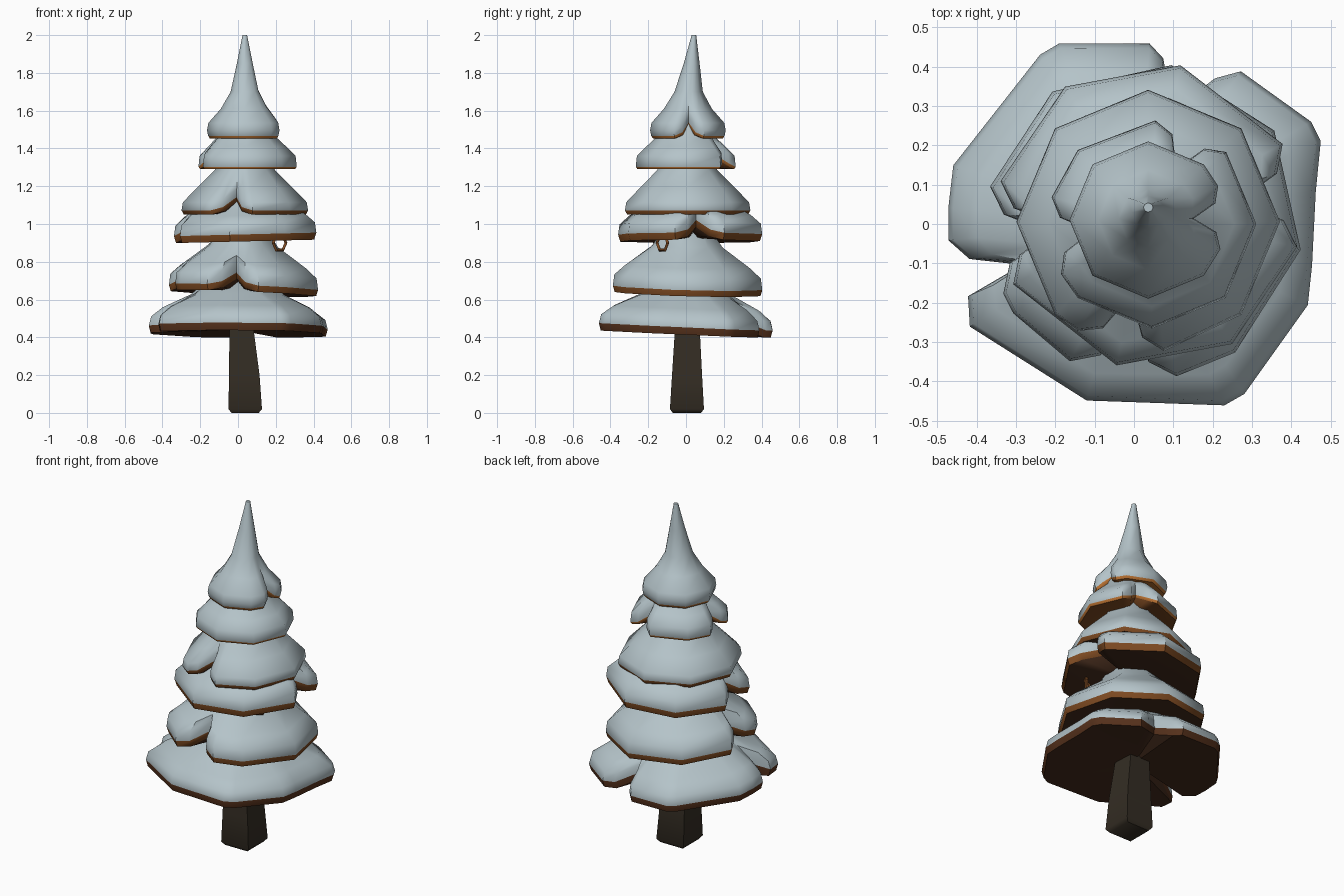
import bpy, bmesh, math
from math import radians, cos, sin

if "Cube" in bpy.data.objects:
    bpy.data.objects.remove(bpy.data.objects["Cube"])


def material(name, rgb):
    m = bpy.data.materials.new(name)
    m.diffuse_color = (*rgb, 1)
    m.use_nodes = True
    m.node_tree.nodes["Principled BSDF"].inputs["Base Color"].default_value = m.diffuse_color
    return m


SNOW = material("snow", (0.46, 0.55, 0.585))
BARK = material("bark", (0.034, 0.026, 0.017))
UNDER = material("underside_brown", (0.06, 0.025, 0.012))
LOW = material("low_rim_brown", (0.09, 0.03, 0.011))
MID = material("middle_rim_brown", (0.20, 0.066, 0.015))
HIGH = material("high_rim_orange", (0.47, 0.16, 0.03))


def finish(bm, name, mats, angle=45):
    bmesh.ops.recalc_face_normals(bm, faces=bm.faces)
    me = bpy.data.meshes.new(name)
    bm.to_mesh(me)
    bm.free()
    ob = bpy.data.objects.new(name, me)
    bpy.context.collection.objects.link(ob)
    for m in mats:
        me.materials.append(m)
    bpy.ops.object.select_all(action='DESELECT')
    ob.select_set(True)
    bpy.context.view_layer.objects.active = ob
    bpy.ops.object.shade_smooth_by_angle(angle=radians(angle))
    return ob


def outline(phase, notches, w, depth=0.58):
    """Octagon as (degrees, radius factor, notch amount), with V notches cut in."""
    pts = []
    for k in range(8):
        a = (phase + 45 * k) % 360
        if all(abs((a - n + 180) % 360 - 180) > w + 6 for n in notches):
            pts.append((a, 1.0, 0))
    for n in notches:
        pts += [((n - w) % 360, 0.99, 0), ((n + w) % 360, 0.99, 0),
                ((n - w * .5) % 360, 0.88, 0.25), ((n + w * .5) % 360, 0.88, 0.25),
                (n % 360, depth, 1)]
    return sorted(pts)


def tier(name, shape, centre, R, profile, rim_mat, tilt=(0, 0), lift=0.07, under=UNDER):
    """profile rows: radius, z, how strongly the notch is felt, sideways shift."""
    bm = bmesh.new()
    rings = []
    for r, z, weight, shift in profile:
        ring = []
        for a, f, n in shape:
            rr = r * (1 + (f - 1) * weight)
            x, y = rr * cos(radians(a)), rr * sin(radians(a))
            zz = z + n * lift * weight + (tilt[0] * x + tilt[1] * y) * min(1, r / R)
            ring.append(bm.verts.new((centre[0] + x, centre[1] + y + shift, zz)))
        rings.append(ring)
    count = len(shape)
    for i in range(len(rings) - 1):
        for j in range(count):
            k = (j + 1) % count
            f = bm.faces.new((rings[i][j], rings[i][k], rings[i + 1][k], rings[i + 1][j]))
            f.material_index = 1 if i == 0 else 0
    bm.faces.new(rings[-1])
    # underside fan
    c = bm.verts.new((*centre, profile[0][1] + 0.02))
    for j in range(count):
        f = bm.faces.new((rings[0][(j + 1) % count], rings[0][j], c))
        f.material_index = 2
    finish(bm, name, (SNOW, rim_mat, under))


# lowest tier: irregular outline with two narrow notches
base = [(10, 1.02, 0), (24, 1.13, 0), (30, 1.13, 0), (55, 1.03, 0), (61, .92, 0),
        (71, .66, 1), (80, .93, 0), (85, 1.0, 0), (112.5, 1.08, 0), (119, 1.07, 0),
        (162, 1.05, 0), (175, 1.03, 0), (185, 1.03, 0), (192, .93, 0),
        (200, .66, 1), (203.5, 1.0, 0), (212, 1.07, 0), (255, 1.01, 0), (296.5, 1.12, 0),
        (303, 1.12, 0), (335, 1.06, 0), (347, 1.01, 0)]
tier("bottom_tier", base, (0, 0), 0.46,
     [(.45, .418, 1, 0), (.46, .457, 1, 0), (.448, .505, 1, 0), (.39, .555, .8, 0),
      (.25, .625, .25, 0), (.12, .74, 0, 0)], LOW, (-.01, -.045), .05)

# middle tiers
tier("second_tier", outline(-10, (187, 262), 20), (.025, .005), .405,
     [(.395, .632, 1, 0), (.405, .665, 1, 0), (.397, .725, 1, 0), (.34, .775, .75, 0),
      (.19, .88, .25, 0), (.09, 1.03, 0, 0)], MID, (-.04, -.03))
tier("third_tier", outline(-12, (8, 187), 20), (.037, .022), .39,
     [(.378, .908, 1, 0), (.39, .945, 1, 0), (.382, 1.0, 1, 0), (.33, 1.045, .75, 0),
      (.2, 1.12, .25, 0), (.1, 1.24, 0, 0)], MID, (.025, 0))
tier("fourth_tier", outline(0, (257,), 20), (.036, .006), .335,
     [(.323, 1.05, 1, 0), (.335, 1.072, 1, 0), (.328, 1.115, 1, 0), (.255, 1.19, .75, 0),
      (.16, 1.285, .2, 0), (.08, 1.42, 0, 0)], MID)

# upper tiers
tier("fifth_tier", outline(0, (66, 187), 22), (.045, .0), .266,
     [(.257, 1.29, 1, 0), (.266, 1.303, 1, 0), (.26, 1.36, 1, 0), (.21, 1.41, .75, 0),
      (.14, 1.475, .2, 0), (.08, 1.58, 0, 0)], HIGH, under=MID)
tier("top_tier", outline(0, (2,), 24), (.036, .01), .2,
     [(.185, 1.453, 1, 0), (.194, 1.467, 1, 0), (.2, 1.495, 1, 0), (.193, 1.535, 1, 0),
      (.127, 1.61, .65, 0), (.075, 1.70, .1, .004), (.042, 1.85, 0, .02),
      (.012, 2.0, 0, .032)], HIGH, under=HIGH)

# square trunk, leaning slightly
bm = bmesh.new()
rows = [(-.035, .11, -.07, .08, 0), (-.05, .127, -.085, .095, .02),
        (-.048, .114, -.074, .085, .2), (-.044, .075, -.055, .07, .5)]
prev = None
for x0, x1, y0, y1, z in rows:
    ring = [bm.verts.new(p) for p in ((x0, y0, z), (x1, y0, z), (x1, y1, z), (x0, y1, z))]
    if prev:
        for j in range(4):
            k = (j + 1) % 4
            bm.faces.new((prev[j], prev[k], ring[k], ring[j]))
    else:
        bm.faces.new(ring[::-1])
    prev = ring
bm.faces.new(prev)
finish(bm, "trunk", (BARK,), 50)

# small hanging loop under the third tier
bpy.ops.mesh.primitive_torus_add(major_segments=6, minor_segments=4, major_radius=.044,
                                 minor_radius=.01, location=(.22, -.125, .9),
                                 rotation=(radians(90), 0, radians(40)))
loop = bpy.context.object
loop.name = "hanging_loop"
loop.data.materials.append(MID)
